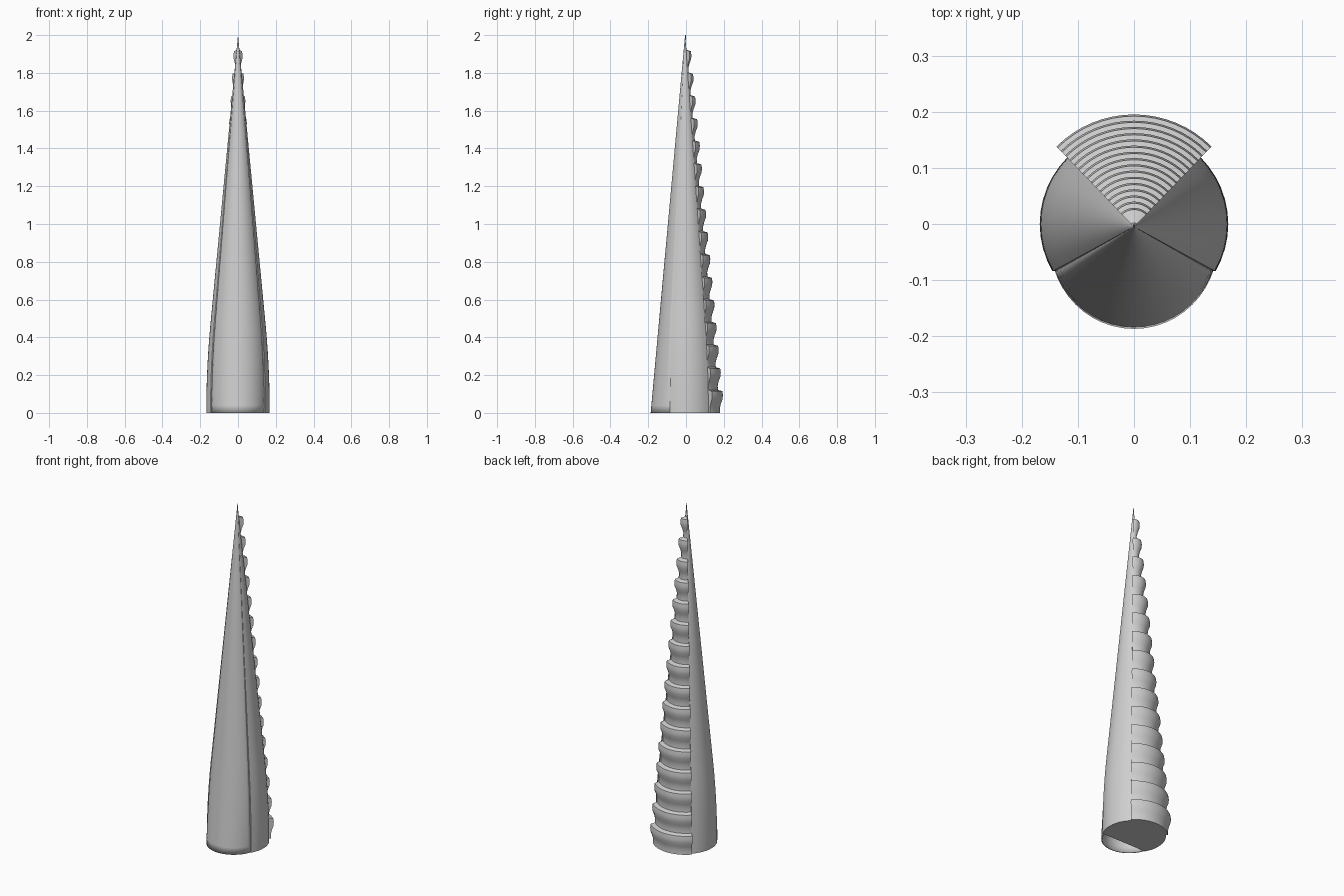
import bpy, bmesh, math

if "Cube" in bpy.data.objects:
    bpy.data.objects.remove(bpy.data.objects["Cube"])

HEIGHT = 2.0
PITCH, COUNT, AMP = 0.12, 16, 0.024      # stacked ridges on the back
SEAM = -30                               # angle of the front seam in degrees

grey = bpy.data.materials.new("light_grey")
grey.diffuse_color = (0.62, 0.62, 0.62, 1)
grey.use_nodes = True
grey.node_tree.nodes["Principled BSDF"].inputs["Base Color"].default_value = grey.diffuse_color


def side_radius(z):
    """Straight near the base, then a steady taper to the tip."""
    if z < 0.5:
        return 0.168 - 0.025 * (z / 0.5) ** 2
    return 0.143 * (HEIGHT - z) / 1.5


def front_radius(z):
    return 0.187 * (1 - z / HEIGHT)


def back_radius(z):
    return 0.18 * (1 - z / HEIGHT)


# Heights of the rings, each with its ridge strength
levels = [(0.0, 0.0)]
for k in range(COUNT):
    top = 0.115 + PITCH * k
    levels += [(top - 0.09, 0.05), (top - 0.065, 0.4), (top - 0.042, 0.85),
               (top - 0.02, 1.0), (top, 0.95), (top + 0.007, 0.0)]
levels.append((1.96, 0.0))


def point(r, deg, z):
    a = math.radians(deg)
    return (r * math.cos(a), r * math.sin(a) - 0.0025 * z, z)


def make_object(name, bm):
    bmesh.ops.recalc_face_normals(bm, faces=bm.faces)
    mesh = bpy.data.meshes.new(name)
    bm.to_mesh(mesh)
    bm.free()
    mesh.materials.append(grey)
    obj = bpy.data.objects.new(name, mesh)
    bpy.context.collection.objects.link(obj)
    bpy.context.view_layer.objects.active = obj
    obj.select_set(True)
    bpy.ops.object.shade_smooth_by_angle(angle=math.radians(40))
    obj.select_set(False)
    return obj


def loft(bm, rings, closed):
    """Skin the rings and join the last one to the tip."""
    rows = [[bm.verts.new(p) for p in ring] for ring in rings]
    n = len(rows[0])
    pairs = [(i, (i + 1) % n) for i in range(n if closed else n - 1)]
    for low, high in zip(rows, rows[1:]):
        for i, j in pairs:
            bm.faces.new((low[i], low[j], high[j], high[i]))
    tip = bm.verts.new((0, -0.0025 * HEIGHT, HEIGHT))
    for i, j in pairs:
        bm.faces.new((rows[-1][i], rows[-1][j], tip))
    return rows


# Back body: two smooth flanks with the ridged sector between them
flank = [SEAM + (45 - SEAM) * i / 10 for i in range(11)]
ridge = [45 + 90 * i / 16 for i in range(17)]
rings = []
for z, strength in levels:
    s = side_radius(z)
    b = back_radius(z) + AMP * strength
    rings.append([point(s, a, z) for a in flank]
                 + [point(b, a, z) for a in ridge]
                 + [point(s, 180 - a, z) for a in reversed(flank)])
bm = bmesh.new()
rows = loft(bm, rings, True)
bm.faces.new(rows[0])
make_object("ridged_body", bm)

# Front plate: a thin curved shell, bulging at the centre
bm = bmesh.new()
rings = []
for z in [0, 0.04] + [0.1 * i for i in range(1, 20)] + [1.96]:
    edge, mid = side_radius(z) * 0.975, front_radius(z)
    ring = []
    for i in range(21):
        t = i / 20
        blend = math.sin(math.pi * t)
        ring.append(point(edge + (mid - edge) * blend,
                          180 - SEAM + (180 + 2 * SEAM) * t, z))
    rings.append(ring)
loft(bm, rings, False)
plate = make_object("front_plate", bm)
shell = plate.modifiers.new("thickness", "SOLIDIFY")
shell.thickness = 0.006
# Thicken towards the axis whichever way the sheet faces
face = plate.data.polygons[0]
outward = face.normal.x * face.center.x + face.normal.y * face.center.y > 0
shell.offset = -1 if outward else 1
